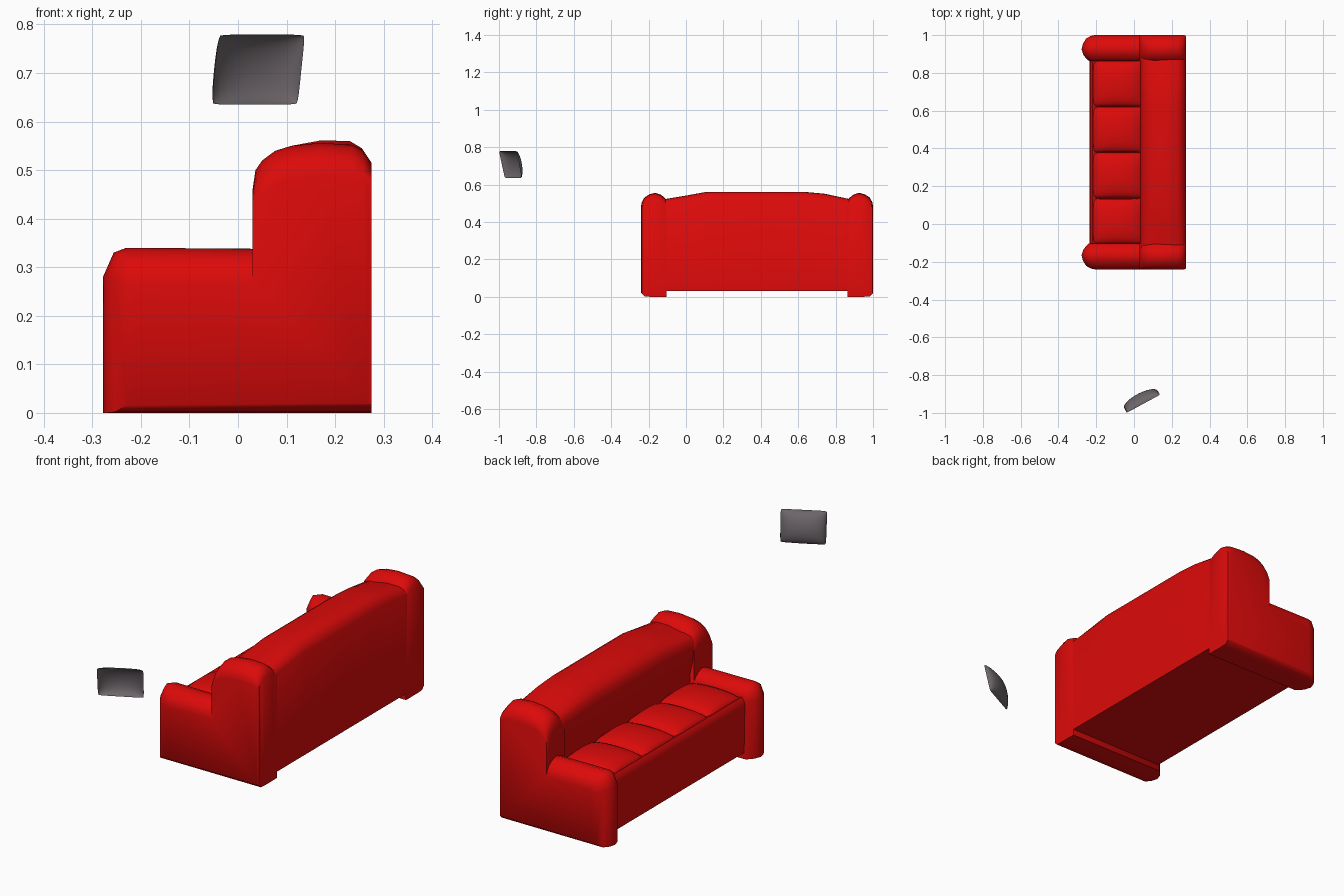
import bpy, bmesh, math
from mathutils import Vector

if "Cube" in bpy.data.objects:
    bpy.data.objects.remove(bpy.data.objects["Cube"])


def material(name, rgb):
    m = bpy.data.materials.new(name)
    m.diffuse_color = (*rgb, 1)
    m.use_nodes = True
    m.node_tree.nodes["Principled BSDF"].inputs["Base Color"].default_value = m.diffuse_color
    return m


RED = material("red fabric", (0.72, 0.003, 0.003))
GREY = material("grey fabric", (0.15, 0.13, 0.142))


def finish(name, bm, mat, angle=50):
    bmesh.ops.recalc_face_normals(bm, faces=bm.faces)
    me = bpy.data.meshes.new(name)
    bm.to_mesh(me)
    bm.free()
    ob = bpy.data.objects.new(name, me)
    bpy.context.collection.objects.link(ob)
    me.materials.append(mat)
    bpy.ops.object.select_all(action='DESELECT')
    bpy.context.view_layer.objects.active = ob
    ob.select_set(True)
    bpy.ops.object.shade_smooth_by_angle(angle=math.radians(angle))
    return ob


def loft(name, sections, mat):
    """Skin a list of equal-length rings and cap both ends."""
    bm = bmesh.new()
    rings = [[bm.verts.new(p) for p in s] for s in sections]
    n = len(rings[0])
    for a, b in zip(rings, rings[1:]):
        for i in range(n):
            j = (i + 1) % n
            bm.faces.new((a[i], a[j], b[j], b[i]))
    bm.faces.new(rings[0])
    bm.faces.new(rings[-1])
    return finish(name, bm, mat)


def puff(name, bl, br, tl, tr, depth, mat, power, n=12):
    """Open pillow shell bulging from a four-cornered patch."""
    bl, br, tl, tr = map(Vector, (bl, br, tl, tr))
    normal = (br - bl).cross(tl - bl).normalized()
    bm = bmesh.new()
    grid = []
    for i in range(n + 1):
        row = []
        for j in range(n + 1):
            u = math.sin((i / n - 0.5) * math.pi)
            v = math.sin((j / n - 0.5) * math.pi)
            # pull the corners in a little so they read as rounded
            k = 1 - 0.03 * (u * v) ** 8
            s, t = (u * k + 1) / 2, (v * k + 1) / 2
            p = bl.lerp(br, s).lerp(tl.lerp(tr, s), t)
            h = max(0, (1 - u ** 2) * (1 - v ** 2)) ** power
            row.append(bm.verts.new(p + normal * depth * h))
        grid.append(row)
    for i in range(n):
        for j in range(n):
            bm.faces.new((grid[i][j], grid[i + 1][j], grid[i + 1][j + 1], grid[i][j + 1]))
    return finish(name, bm, mat, 70)


# Arms: L-shaped side profile (x, z, inset direction x, z), rounded across y
ARM = [(-0.278, 0, 1, 0), (-0.278, 0.28, 1, -0.4), (-0.256, 0.33, 0.8, -0.8),
       (-0.23, 0.34, 0.5, -1), (0.03, 0.338, 0, -1), (0.03, 0.46, 0, -0.5),
       (0.036, 0.50, 0.1, -0.8), (0.05, 0.52, 0.1, -0.9), (0.077, 0.54, 0, -1),
       (0.11, 0.55, 0, -1), (0.17, 0.556, 0, -1), (0.235, 0.552, 0, -1),
       (0.258, 0.54, 0, -0.9), (0.275, 0.515, 0, -0.7), (0.275, 0, 0, 0)]
# distance from the outer side, amount of inset
ACROSS = [(0, 0.07), (0.004, 0.05), (0.018, 0.025), (0.045, 0.008), (0.075, 0),
          (0.105, 0.01), (0.125, 0.026), (0.137, 0.04)]
for name, y0, sgn in (("right_arm", -0.24, 1), ("left_arm", 1.0, -1)):
    rings = []
    for d, k in ACROSS:
        lift = max(0, 0.02 - d) if d < 0.02 else 0
        back = 0.008 if d == 0 else 0
        rings.append([(min(x + wx * k, 0.275 - back), y0 + sgn * d, max(z + wz * k, lift))
                      for x, z, wx, wz in ARM])
    loft(name, rings, RED)

# Backrest: rounded profile with a crown that drops towards the arms
BACK = [(0.05, 0.03, 0), (0.05, 0.33, 0), (0.035, 0.40, 0), (0.033, 0.46, 0.3),
        (0.04, 0.50, 0.4), (0.056, 0.522, 0.6), (0.08, 0.539, 0.8), (0.11, 0.55, 1),
        (0.17, 0.561, 1), (0.23, 0.56, 1), (0.255, 0.545, 0.8), (0.275, 0.515, 0.5),
        (0.275, 0.03, 0)]
CROWN = [(-0.12, 0.04), (0.0, 0.02), (0.11, 0), (0.37, 0), (0.63, 0), (0.74, 0.01), (0.88, 0.04)]
loft("backrest", [[(x, y, z - w * d) for x, z, w in BACK] for y, d in CROWN], RED)

# Seat base with a softened front lip
BASE = [(-0.232, 0.03), (-0.236, 0.25), (-0.232, 0.275), (-0.22, 0.29),
        (-0.205, 0.285), (-0.19, 0.272), (0.06, 0.268), (0.06, 0.03)]
loft("seat_base", [[(x, y, z) for x, z in BASE] for y in (-0.12, 0.88)], RED)

# Four puffed seat cushions
W = 0.2425
for i in range(4):
    a = -0.107 + i * W
    b = a + W
    puff("seat_cushion_%d" % (i + 1), (-0.22, a, 0.273), (0.05, a, 0.273),
         (-0.22, b, 0.273), (0.05, b, 0.273), 0.05, RED, 0.33)

# Loose curved grey pillow, tilted and turned
puff("loose_pillow", (0.123, -0.879, 0.635), (-0.054, -0.969, 0.635),
     (0.138, -0.904, 0.779), (-0.039, -1.0, 0.779), 0.042, GREY, 0.45)
